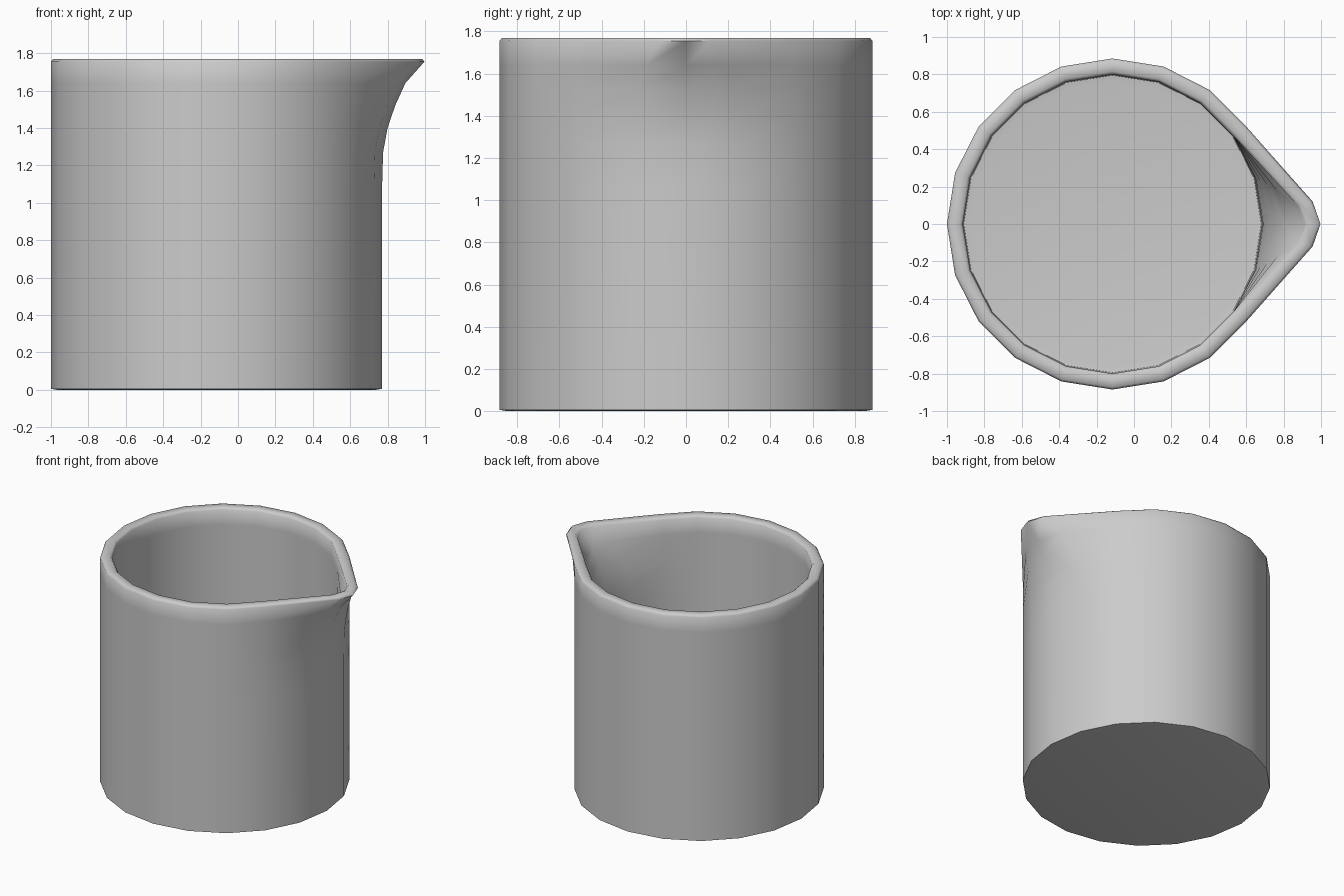
import bpy, bmesh
from math import cos, sin, radians

if "Cube" in bpy.data.objects:
    bpy.data.objects.remove(bpy.data.objects["Cube"])

SIDES = 20
CX = -0.115          # cup axis; the spout makes up the rest of the length
H = 1.77

def spout_amount(z):
    """How far the lip is pulled out at height z (0 = round, 1 = full)."""
    pts = [(1.07, 0), (1.27, 0.025), (1.4, 0.13), (1.52, 0.31), (1.64, 0.55), (1.755, 1.0)]
    if z <= pts[0][0]:
        return 0.0
    for (z0, t0), (z1, t1) in zip(pts, pts[1:]):
        if z <= z1:
            return t0 + (t1 - t0) * (z - z0) / (z1 - z0)
    return 1.0

def ring(bm, r, z):
    """One 20-sided loop, with its three front-facing points pulled into the spout."""
    t = spout_amount(z)
    f = (0.885 - r) / 0.085                   # 0 = outer wall, 1 = inner wall
    loop = []
    for i in range(SIDES):
        a = radians(360 / SIDES * i)
        x, y = CX + r * cos(a), r * sin(a)
        if i == 0:
            x += t * (0.997 - 0.085 * f - x)
        elif i in (1, SIDES - 1):
            s = 1 if i == 1 else -1
            x += t * (0.955 - 0.08 * f - x)
            y += t * (s * (0.12 - 0.02 * f) - y)
        loop.append(bm.verts.new((x, y, z)))
    return loop

# Profile runs from under the base, up the outside, over the rim and down inside
wall = [1.07, 1.27, 1.4, 1.52, 1.64]
profile = [(0.85, 0.0), (0.885, 0.006), (0.885, 0.28)]
profile += [(0.885, z) for z in wall]
profile += [(0.885, 1.755), (0.872, H), (0.815, H), (0.80, 1.755)]
profile += [(0.80, z) for z in reversed(wall)]
profile += [(0.80, 0.28), (0.795, 0.09), (0.76, 0.085)]

bm = bmesh.new()
loops = [ring(bm, r, z) for r, z in profile]
for a, b in zip(loops, loops[1:]):
    for i in range(SIDES):
        j = (i + 1) % SIDES
        bm.faces.new((a[i], a[j], b[j], b[i]))
bm.faces.new(list(reversed(loops[0])))   # underside
bm.faces.new(loops[-1])                  # inner floor
bmesh.ops.recalc_face_normals(bm, faces=bm.faces)
for face in bm.faces:
    face.smooth = True

mesh = bpy.data.meshes.new("spouted_cup")
bm.to_mesh(mesh)
bm.free()
cup = bpy.data.objects.new("spouted_cup", mesh)
bpy.context.collection.objects.link(cup)

# Smooth walls, crisp base and rim
bpy.context.view_layer.objects.active = cup
cup.select_set(True)
bpy.ops.object.shade_smooth_by_angle(angle=radians(60))
